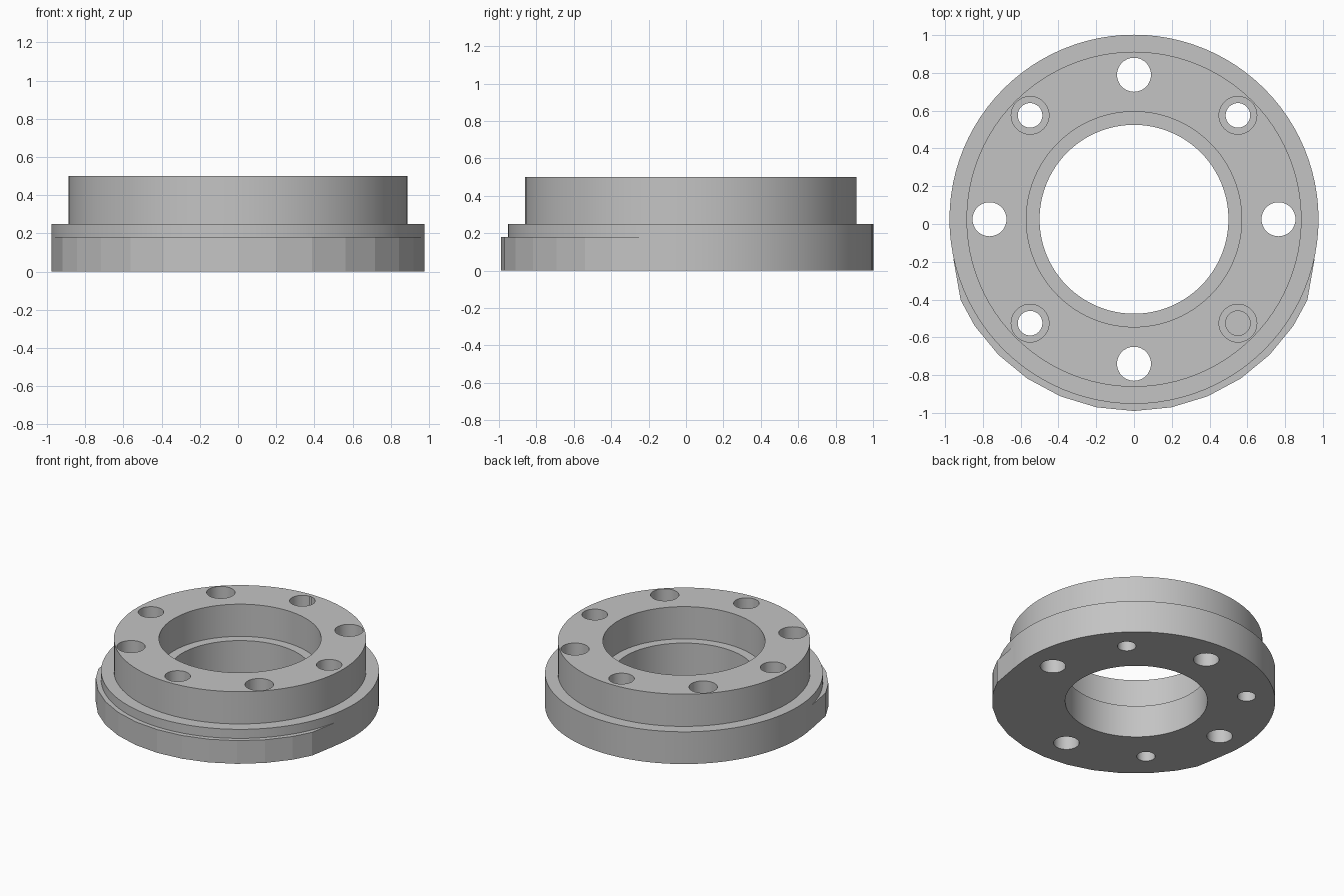
import bpy, bmesh, math

if "Cube" in bpy.data.objects:
    bpy.data.objects.remove(bpy.data.objects["Cube"])

CY = 0.025          # ring centre along y
SEG = 96

grey = bpy.data.materials.new("plain grey")
grey.diffuse_color = (0.55, 0.55, 0.55, 1)
grey.use_nodes = True
grey.node_tree.nodes["Principled BSDF"].inputs["Base Color"].default_value = grey.diffuse_color


def make_object(name, bm):
    bmesh.ops.recalc_face_normals(bm, faces=bm.faces)
    me = bpy.data.meshes.new(name)
    bm.to_mesh(me)
    bm.free()
    me.materials.append(grey)
    ob = bpy.data.objects.new(name, me)
    bpy.context.collection.objects.link(ob)
    return ob


def lathe(name, profile, centre, seg):
    """Revolve a closed (radius, z) profile around a vertical axis."""
    bm = bmesh.new()
    rings = []
    for i in range(seg):
        a = 2 * math.pi * i / seg
        rings.append([bm.verts.new((centre[0] + r * math.cos(a),
                                    centre[1] + r * math.sin(a), z)) for r, z in profile])
    n = len(profile)
    for i in range(seg):
        p, q = rings[i], rings[(i + 1) % seg]
        for j in range(n):
            k = (j + 1) % n
            bm.faces.new((p[j], q[j], q[k], p[k]))
    return make_object(name, bm)


def drill(target, x, y, radius, z0, z1):
    """Cut a round hole between two heights."""
    bm = bmesh.new()
    bmesh.ops.create_cone(bm, cap_ends=True, segments=40, radius1=radius,
                          radius2=radius, depth=z1 - z0)
    bmesh.ops.translate(bm, verts=bm.verts, vec=(x, y + CY, (z0 + z1) / 2))
    cutter = make_object("hole_cutter", bm)
    cutter.hide_render = True
    mod = target.modifiers.new("hole", 'BOOLEAN')
    mod.operation, mod.solver, mod.object = 'DIFFERENCE', 'EXACT', cutter
    bpy.context.view_layer.objects.active = target
    bpy.ops.object.modifier_apply(modifier=mod.name)
    bpy.data.objects.remove(cutter)


# Stepped flange with a counterbored centre
flange = lathe("flange_body", [(0.5, 0), (0.977, 0), (0.977, 0.25), (0.887, 0.25),
                               (0.887, 0.5), (0.57, 0.5), (0.57, 0.25), (0.5, 0.25)],
               (0, CY), SEG)

# Four plain through holes and four counterbored screw holes
for i in range(4):
    a = i * math.pi / 2
    drill(flange, 0.765 * math.cos(a), 0.765 * math.sin(a), 0.09, -0.1, 0.6)
    b = a + math.pi / 4
    x, y = 0.778 * math.cos(b), 0.778 * math.sin(b)
    drill(flange, x, y, 0.065, -0.1, 0.6)
    drill(flange, x, y, 0.1, 0.25, 0.6)

# Faceted crescent lip along the front of the flange
outer = [(0.957, -0.18), (0.918, -0.402)]
for k in range(5, -6, -1):
    a = math.radians(11.25 * k)
    outer.append((1.015 * math.sin(a), CY - 1.015 * math.cos(a)))
outer += [(-0.918, -0.402), (-0.957, -0.18)]
inner = []
for k in range(-19, 20):
    a = math.radians(4 * k)
    inner.append((0.972 * math.sin(a), CY - 0.972 * math.cos(a)))
bm = bmesh.new()
base = bm.faces.new([bm.verts.new((x, y, 0)) for x, y in outer + inner])
top = bmesh.ops.extrude_face_region(bm, geom=[base], use_keep_orig=True)
bmesh.ops.translate(bm, vec=(0, 0, 0.18),
                    verts=[v for v in top["geom"] if isinstance(v, bmesh.types.BMVert)])
make_object("front_lip", bm)

# Smooth the round walls, keep the edges sharp
bpy.ops.object.select_all(action='DESELECT')
flange.select_set(True)
bpy.context.view_layer.objects.active = flange
bpy.ops.object.shade_smooth_by_angle(angle=math.radians(30))
